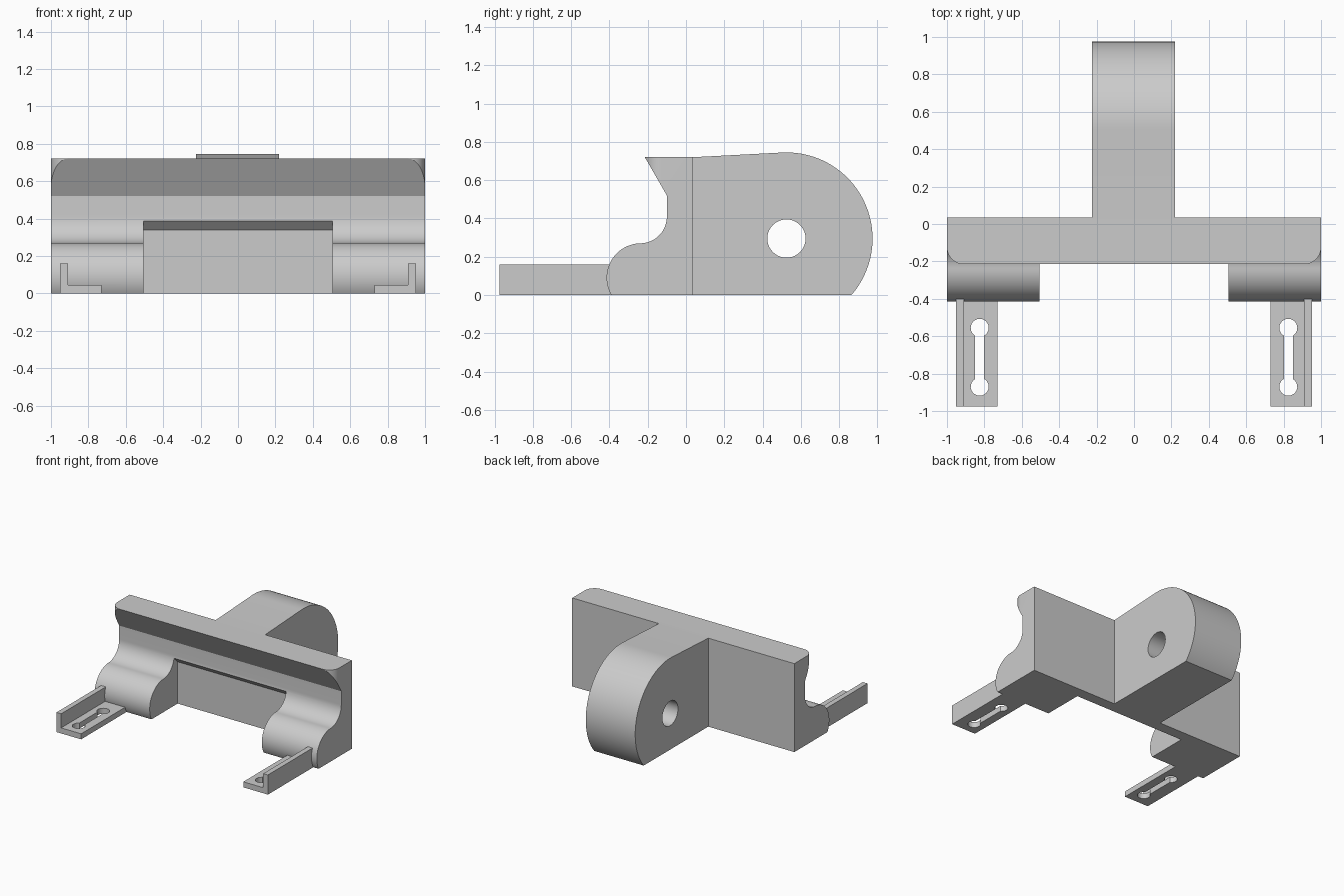
import bpy, bmesh, math
from mathutils import Vector

if "Cube" in bpy.data.objects:
    bpy.data.objects.remove(bpy.data.objects["Cube"])

grey = bpy.data.materials.new("plain grey")
grey.diffuse_color = (0.6, 0.6, 0.6, 1)
grey.use_nodes = True
grey.node_tree.nodes["Principled BSDF"].inputs["Base Color"].default_value = grey.diffuse_color


def arc(cx, cy, r, a0, a1, n):
    """Points on an arc, angles in degrees."""
    return [(cx + r * math.cos(math.radians(a0 + (a1 - a0) * i / n)),
             cy + r * math.sin(math.radians(a0 + (a1 - a0) * i / n))) for i in range(n + 1)]


def prism(name, pts, lo, hi, axis):
    """Extrude a closed profile: axis x takes (y, z), y takes (x, z), z takes (x, y)."""
    place = {"x": lambda a, b, t: (t, a, b),
             "y": lambda a, b, t: (a, t, b),
             "z": lambda a, b, t: (a, b, t)}[axis]
    bm = bmesh.new()
    face = bm.faces.new([bm.verts.new(place(a, b, lo)) for a, b in pts])
    top = bmesh.ops.extrude_face_region(bm, geom=[face])["geom"]
    bmesh.ops.translate(bm, vec=Vector(place(0, 0, hi - lo)),
                        verts=[g for g in top if isinstance(g, bmesh.types.BMVert)])
    bmesh.ops.recalc_face_normals(bm, faces=bm.faces)
    mesh = bpy.data.meshes.new(name)
    bm.to_mesh(mesh)
    bm.free()
    mesh.materials.append(grey)
    ob = bpy.data.objects.new(name, mesh)
    bpy.context.collection.objects.link(ob)
    return ob


def combine(ob, other, op):
    """Apply a boolean and remove the second solid."""
    mod = ob.modifiers.new("bool", "BOOLEAN")
    mod.operation, mod.solver, mod.object = op, "EXACT", other
    bpy.context.view_layer.objects.active = ob
    bpy.ops.object.modifier_apply(modifier=mod.name)
    bpy.data.objects.remove(other)


# Cross bar with slanted lip and rolled feet
bar = [(0.035, 0), (0.035, 0.72), (-0.215, 0.72), (-0.10, 0.52)]
bar += arc(-0.24, 0.41, 0.14, 0, -90, 20)
bar += arc(-0.235, 0.09, 0.18, 90, 210, 28)
body = prism("mount_body", bar, -1, 1, "x")

# Recess between the feet, with a chamfered upper edge
recess = [(-0.6, -0.1), (-0.055, -0.1), (-0.055, 0.34), (-0.15, 0.435), (-0.6, 0.435)]
combine(body, prism("recess_cutter", recess, -0.505, 0.505, "x"), "DIFFERENCE")

# Rounded corners on the lip
for s in (-1, 1):
    corner = [(s * x, y) for x, y in arc(0.91, -0.125, 0.09, 0, -90, 16)]
    corner += [(s * 0.91, -0.3), (s * 1.1, -0.3), (s * 1.1, -0.125)]
    combine(body, prism("corner_cutter", corner, 0.46, 0.8, "z"), "DIFFERENCE")

# Rear arm with round end and pivot hole
arm = [(0.0, 0.72), (0.0, 0)]
arm += arc(0.525, 0.295, 0.45, -40.96, 93, 48) + [(0.035, 0.72)]
rear_arm = prism("rear_arm", arm, -0.225, 0.22, "x")
hole = arc(0.525, 0.295, 0.1, 0, 360, 40)[:-1]
combine(rear_arm, prism("hole_cutter", hole, -0.5, 0.5, "x"), "DIFFERENCE")
combine(body, rear_arm, "UNION")

# Angle brackets with double keyhole slots
for s in (-1, 1):
    angle = [(s * x, z) for x, z in
             [(0.73, 0), (0.952, 0), (0.952, 0.16), (0.91, 0.16), (0.91, 0.045), (0.73, 0.045)]]
    bracket = prism("bracket", angle, -0.975, -0.35, "y")
    a = 30
    slot = arc(0.825, -0.555, 0.048, -90 + a, 270 - a, 28)
    slot += arc(0.825, -0.87, 0.048, 90 + a, 450 - a, 28)
    slot = [(s * x, y) for x, y in slot]
    combine(bracket, prism("slot_cutter", slot, -0.1, 0.1, "z"), "DIFFERENCE")
    combine(body, bracket, "UNION")

# Smooth the curves, keep the edges crisp
bpy.ops.object.select_all(action="DESELECT")
body.select_set(True)
bpy.context.view_layer.objects.active = body
bpy.ops.object.shade_smooth_by_angle(angle=math.radians(25))
